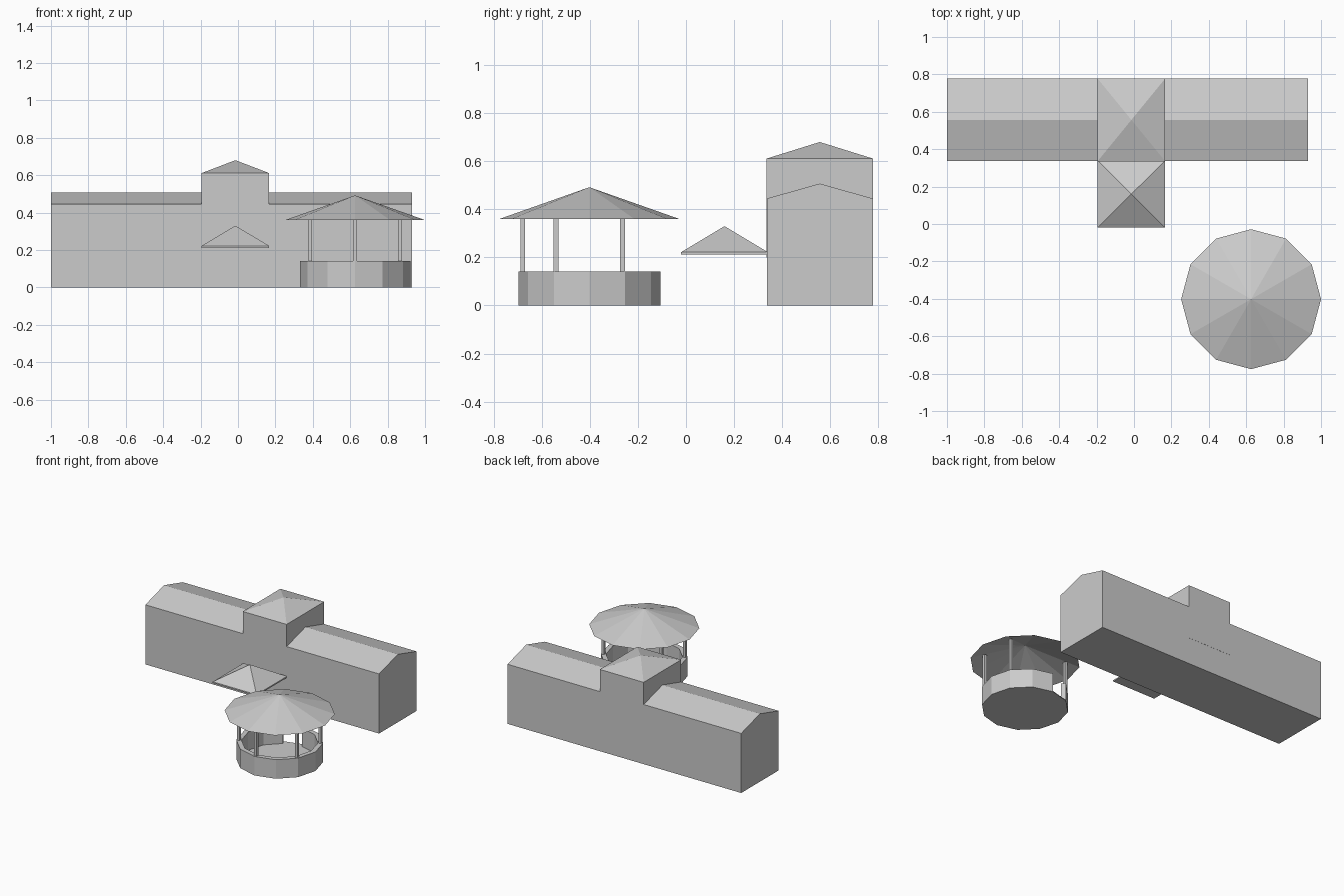
import bpy, bmesh
from math import pi, cos, sin, radians

cube = bpy.data.objects.get("Cube")
if cube:
    bpy.data.objects.remove(cube, do_unlink=True)

grey = bpy.data.materials.new("plain grey")
grey.use_nodes = True
COLOUR = (0.6, 0.6, 0.6, 1)
grey.diffuse_color = COLOUR
grey.node_tree.nodes["Principled BSDF"].inputs["Base Color"].default_value = COLOUR


def add_object(name, bm, fix_normals=True):
    if fix_normals:
        bmesh.ops.recalc_face_normals(bm, faces=bm.faces)
    mesh = bpy.data.meshes.new(name)
    bm.to_mesh(mesh)
    bm.free()
    mesh.materials.append(grey)
    obj = bpy.data.objects.new(name, mesh)
    bpy.context.collection.objects.link(obj)
    return obj


def prism(name, profile, offset):
    """Extrude a closed planar profile along an offset."""
    bm = bmesh.new()
    face = bm.faces.new([bm.verts.new(p) for p in profile])
    new = bmesh.ops.extrude_face_region(bm, geom=[face])["geom"]
    verts = [v for v in new if isinstance(v, bmesh.types.BMVert)]
    bmesh.ops.translate(bm, verts=verts, vec=offset)
    return add_object(name, bm)


def box(name, x0, x1, y0, y1, z0, z1):
    base = [(x0, y0, z0), (x1, y0, z0), (x1, y1, z0), (x0, y1, z0)]
    return prism(name, base, (0, 0, z1 - z0))


def hip_roof(name, x0, x1, y0, y1, z0, eave, apex):
    """Pyramid roof standing on a thin square edge."""
    bm = bmesh.new()
    corners = [(x0, y0), (x1, y0), (x1, y1), (x0, y1)]
    low = [bm.verts.new((x, y, z0)) for x, y in corners]
    high = [bm.verts.new((x, y, eave)) for x, y in corners]
    top = bm.verts.new(((x0 + x1) / 2, (y0 + y1) / 2, apex))
    bm.faces.new(low)
    for i in range(4):
        j = (i + 1) % 4
        bm.faces.new((low[i], low[j], high[j], high[i]))
        bm.faces.new((high[i], high[j], top))
    return add_object(name, bm)


# Long hall with a gabled roof
FRONT, BACK = 0.336, 0.777
RIDGE = (FRONT + BACK) / 2
gable = [(-1, FRONT, 0), (-1, BACK, 0), (-1, BACK, 0.445),
         (-1, RIDGE, 0.507), (-1, FRONT, 0.445)]
prism("main_hall", gable, (1.93, 0, 0))

# Central tower and the entrance canopy in front of it
LEFT, RIGHT = -0.195, 0.167
box("tower_walls", LEFT, RIGHT, FRONT - 0.001, BACK + 0.001, 0.2, 0.606)
hip_roof("tower_roof", LEFT, RIGHT, FRONT - 0.001, BACK + 0.001, 0.605, 0.611, 0.68)
hip_roof("entrance_canopy", LEFT, RIGHT, -0.02, 0.34, 0.212, 0.222, 0.33)

# Round pavilion
CX, CY, SIDES = 0.626, -0.402, 12
WALL_OUT, WALL_IN, WALL_TOP = 0.295, 0.26, 0.142


def rim(step, radius, z):
    a = 2 * pi * step / SIDES
    return (CX + radius * cos(a), CY + radius * sin(a), z)


# Floor disc
prism("pavilion_floor", [rim(i, WALL_OUT, 0) for i in range(SIDES)], (0, 0, 0.006))

# Low wall, open on one side for the entrance
steps = list(range(4, SIDES + 4))
outline = [rim(i, WALL_OUT, 0) for i in steps] + [rim(i, WALL_IN, 0) for i in reversed(steps)]
prism("pavilion_wall", outline, (0, 0, WALL_TOP))

# Posts
for n, angle in enumerate((30, 150, 210, 270, 330)):
    x = CX + 0.277 * cos(radians(angle))
    y = CY + 0.277 * sin(radians(angle))
    box(f"pavilion_post_{n + 1}", x - 0.01, x + 0.01, y - 0.01, y + 0.01, 0.13, 0.388)

# Open conical roof
bm = bmesh.new()
tip = bm.verts.new((CX, CY, 0.492))
eaves = [bm.verts.new(rim(i, 0.374, 0.36)) for i in range(SIDES)]
for i in range(SIDES):
    bm.faces.new((eaves[i], eaves[(i + 1) % SIDES], tip))
add_object("pavilion_roof", bm, fix_normals=False)
